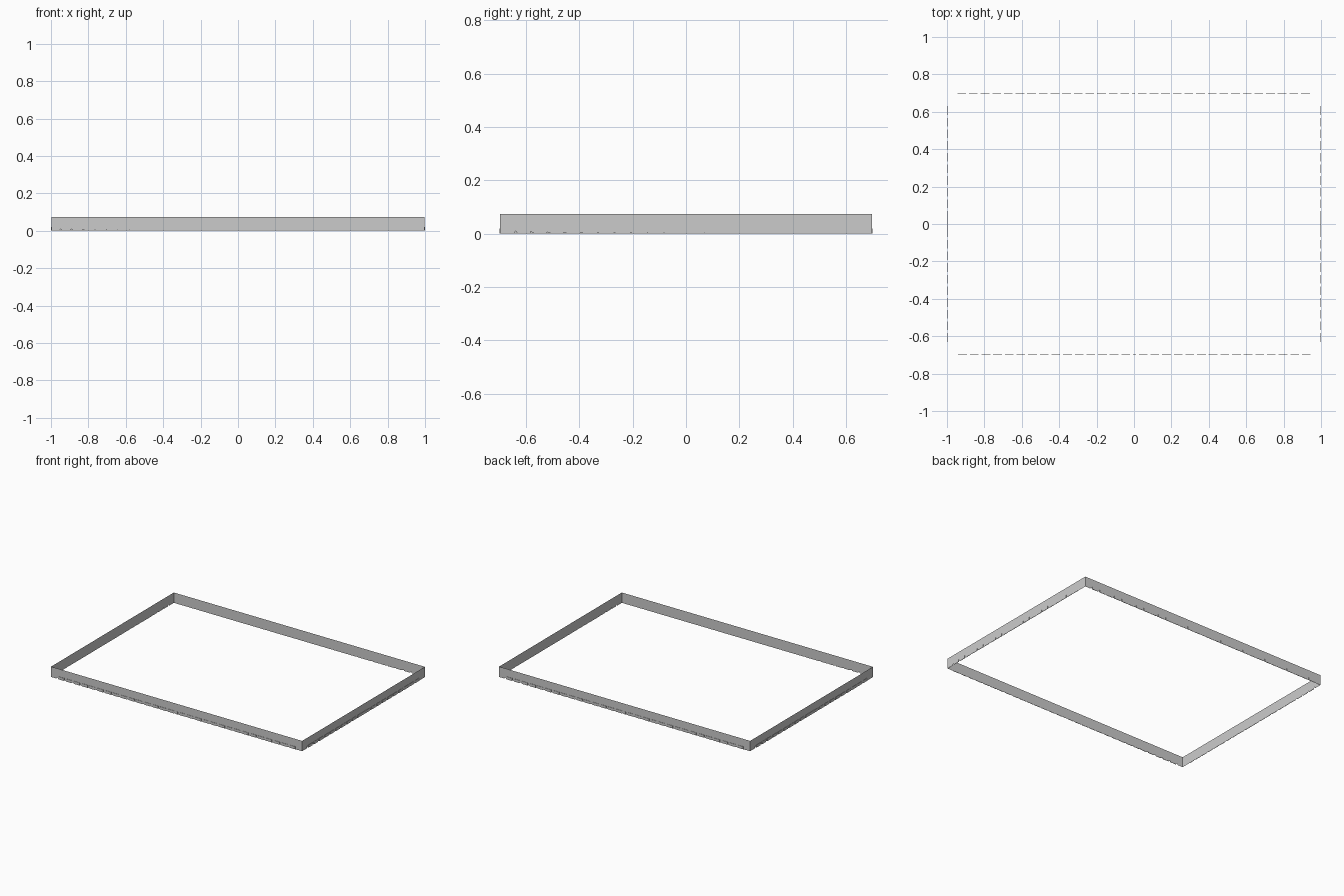
import bpy, bmesh, math
from mathutils import Matrix, Vector

if "Cube" in bpy.data.objects:
    bpy.data.objects.remove(bpy.data.objects["Cube"])

HX, HY, H = 0.998, 0.697, 0.074      # half sizes and height of the walls
PITCH, R, SHOULDER = 0.0623, 0.0078, 0.019   # notch spacing, half width, straight height
LIP = 0.0025                         # outward step of the tooth strip


def notch_centres(first, count, shift):
    side = [first + PITCH * i for i in range(count)]
    return sorted([shift - s for s in side] + [shift + s for s in side])


def make_object(name, bm, angle, dist):
    mesh = bpy.data.meshes.new(name)
    bm.to_mesh(mesh)
    bm.free()
    ob = bpy.data.objects.new(name, mesh)
    ob.matrix_world = Matrix.Rotation(angle, 4, 'Z') @ Matrix.Translation((0, -dist, 0))
    bpy.context.collection.objects.link(ob)
    return ob


def wall(name, half, dist, angle, centres):
    # thin sheet with round-topped notches along its foot
    pts = [(-half, H), (-half, 0)]
    for c in centres:
        pts.append((c - R, 0))
        for k in range(7):
            a = math.pi * (1 - k / 6)
            pts.append((c + R * math.cos(a), SHOULDER + R * math.sin(a)))
        pts.append((c + R, 0))
    pts += [(half, 0), (half, H)]
    bm = bmesh.new()
    bm.faces.new([bm.verts.new((x, 0, z)) for x, z in pts])
    bmesh.ops.triangulate(bm, faces=bm.faces[:])
    make_object(name + "_wall", bm, angle, dist)

    # slightly raised teeth between the notches
    bm = bmesh.new()
    for a, b in zip(centres, centres[1:]):
        x0, x1 = a + R, b - R
        m = Matrix.Translation(((x0 + x1) / 2, -LIP / 2, SHOULDER / 2)) @ \
            Matrix.Diagonal(Vector((x1 - x0, LIP, SHOULDER, 1)))
        bmesh.ops.create_cube(bm, size=1, matrix=m)
    make_object(name + "_teeth", bm, angle, dist)


# long walls, then short walls with a plain middle
long_notches = notch_centres(0.0155, 16, 0.0025)
short_notches = notch_centres(0.077, 10, 0.0)
wall("front", HX, HY, 0, long_notches)
wall("back", HX, HY, math.pi, long_notches)
wall("right", HY, HX, math.pi / 2, short_notches)
wall("left", HY, HX, -math.pi / 2, short_notches)
